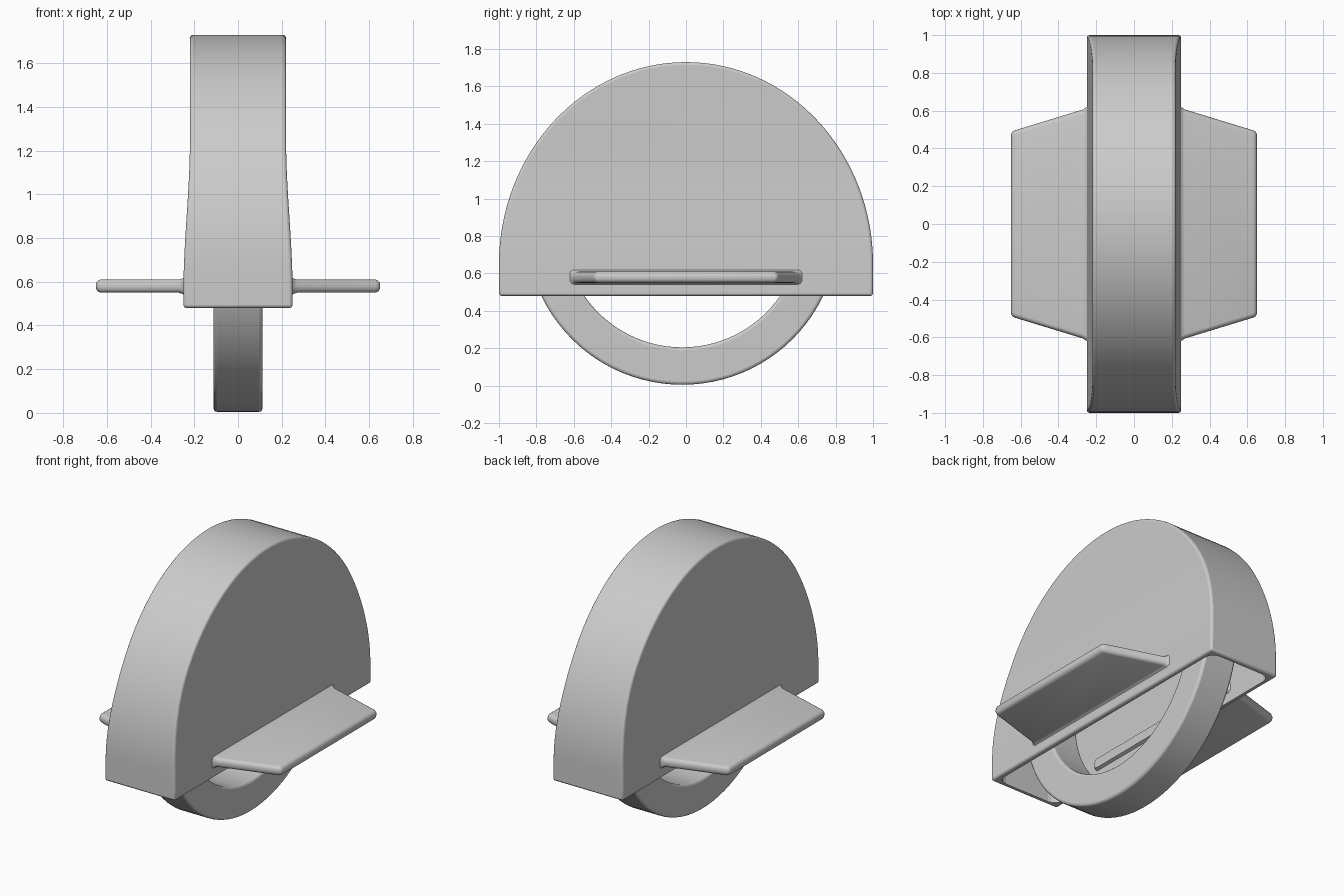
import bpy, bmesh, math

if "Cube" in bpy.data.objects:
    bpy.data.objects.remove(bpy.data.objects["Cube"])


def finish(name, bm, bevel=0, segs=3, angle=40):
    bmesh.ops.recalc_face_normals(bm, faces=bm.faces[:])
    me = bpy.data.meshes.new(name)
    bm.to_mesh(me)
    bm.free()
    ob = bpy.data.objects.new(name, me)
    bpy.context.collection.objects.link(ob)
    if bevel:
        m = ob.modifiers.new("bevel", 'BEVEL')
        m.width, m.segments = bevel, segs
        m.limit_method, m.angle_limit = 'ANGLE', math.radians(angle)
        m.use_clamp_overlap = False
    return ob


def smooth(ob):
    bpy.ops.object.select_all(action='DESELECT')
    ob.select_set(True)
    bpy.context.view_layer.objects.active = ob
    bpy.ops.object.shade_smooth_by_angle(angle=math.radians(35))


def half_width(z):
    # flared skirt easing into a constant-width dome
    t = min(max((z - 0.55) / 0.7, 0), 1)
    return 0.25 - 0.03 * t * t * (3 - 2 * t)


def dome(name, inset, bottom, bevel, segs):
    # straight lower sides, elliptical top; flared rows below, flat side above
    a, b, zc = 1 - inset, 1.08 - inset, 0.65
    rows = [(a, bottom), (a, 0.55)]
    rows += [(a * math.cos(t), zc + b * math.sin(t))
             for t in (math.radians(90 * i / 32) for i in range(32))]
    bm = bmesh.new()
    outline = rows + [(0, zc + b)] + [(-y, z) for y, z in reversed(rows)]
    sides = [[bm.verts.new((s * (half_width(z) - inset), y, z)) for y, z in outline]
             for s in (-1, 1)]
    n = len(outline)
    k = next(i for i, (y, z) in enumerate(rows) if z >= 1.25)
    for v in sides:
        for i in range(k):
            bm.faces.new((v[i], v[i + 1], v[n - 2 - i], v[n - 1 - i]))
        bm.faces.new(v[k:n - k])
    for i in range(n):
        j = (i + 1) % n
        bm.faces.new((sides[0][i], sides[0][j], sides[1][j], sides[1][i]))
    return finish(name, bm, bevel, segs)


# Hollow body shell, open underneath
shell = dome("body_shell", 0, 0.48, 0.014, 3)
cavity = dome("cavity_cutter", 0.03, 0.3, 0.06, 4)
cavity.hide_render = True
cavity.hide_set(True)
cut = shell.modifiers.new("cavity", 'BOOLEAN')
cut.operation, cut.solver, cut.object = 'DIFFERENCE', 'EXACT', cavity
smooth(shell)

# Wheel ring
bm = bmesh.new()
N, cy, cz = 96, -0.02, 0.84
rings = []
for i in range(N):
    t = 2 * math.pi * i / N
    rings.append([bm.verts.new((x, cy + r * math.cos(t), cz + r * math.sin(t)))
                  for x, r in ((-0.112, 0.635), (0.112, 0.635), (0.112, 0.835), (-0.112, 0.835))])
for i in range(N):
    p, q = rings[i], rings[(i + 1) % N]
    for j in range(4):
        bm.faces.new((p[j], p[(j + 1) % 4], q[(j + 1) % 4], q[j]))
smooth(finish("wheel", bm, 0.016))


# Pedals: rounded sections lofted outward (x, half length, half thickness)
def pedal(name, side):
    bm = bmesh.new()
    loops = []
    for x, hy, hz in ((0.2, 0.6, 0.03), (0.243, 0.63, 0.045), (0.252, 0.618, 0.036),
                      (0.27, 0.606, 0.03), (0.63, 0.496, 0.03), (0.643, 0.49, 0.024),
                      (0.65, 0.478, 0.012)):
        r = min(0.025, hz)
        loop = []
        for c, (sy, sz) in enumerate(((1, 1), (-1, 1), (-1, -1), (1, -1))):
            for k in range(5):
                t = math.radians(90 * c + 22.5 * k)
                loop.append(bm.verts.new((side * x, sy * (hy - r) + r * math.cos(t),
                                          0.58 + sz * (hz - r) + r * math.sin(t))))
        loops.append(loop)
    for p, q in zip(loops, loops[1:]):
        for j in range(20):
            bm.faces.new((p[j], p[(j + 1) % 20], q[(j + 1) % 20], q[j]))
    bm.faces.new(loops[0])
    bm.faces.new(loops[-1])
    bmesh.ops.remove_doubles(bm, verts=bm.verts[:], dist=1e-5)
    smooth(finish(name, bm))


pedal("pedal_right", 1)
pedal("pedal_left", -1)
